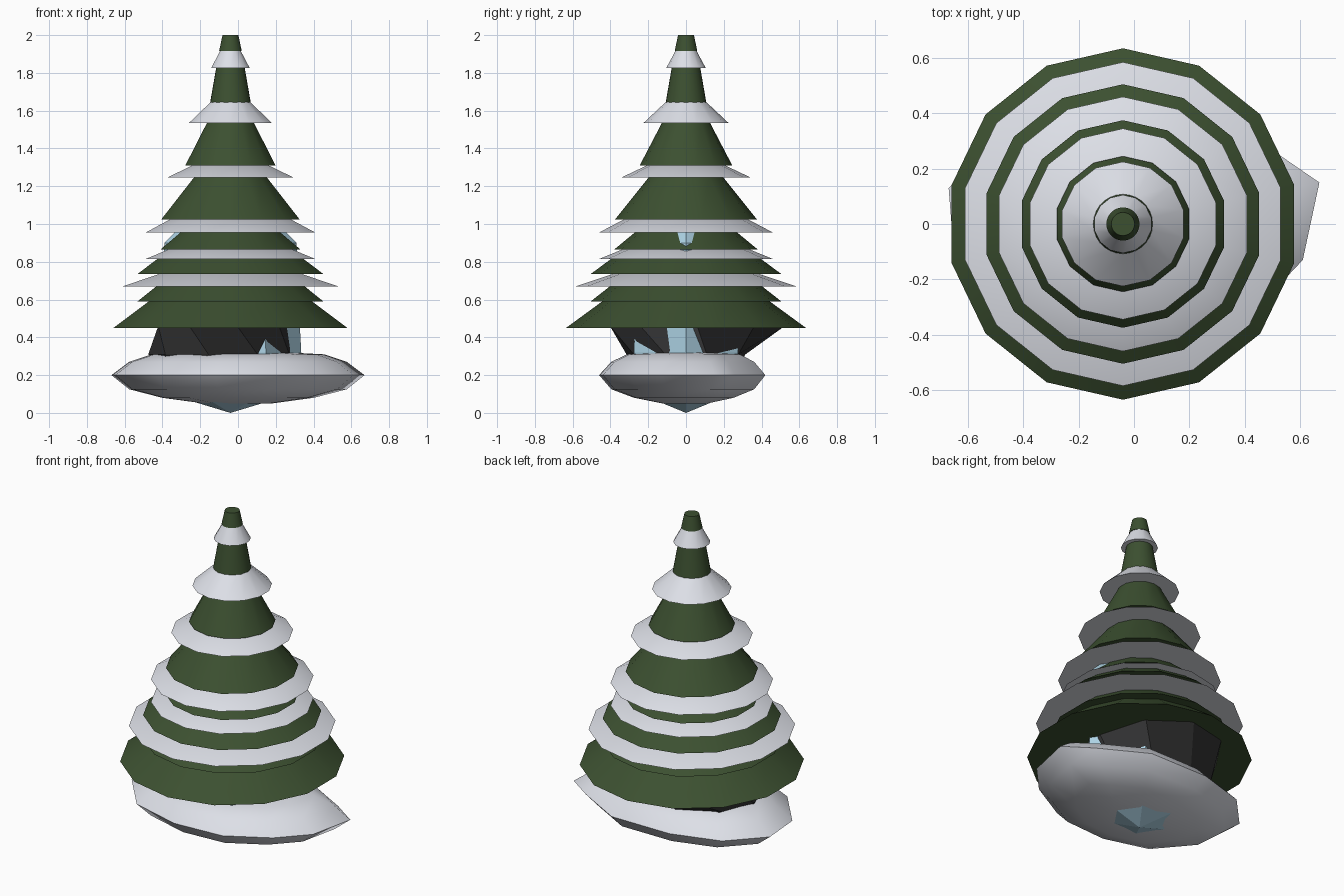
import bpy, bmesh, math

if "Cube" in bpy.data.objects:
    bpy.data.objects.remove(bpy.data.objects["Cube"])


def material(name, rgb):
    m = bpy.data.materials.new(name)
    m.diffuse_color = (*rgb, 1)
    m.use_nodes = True
    m.node_tree.nodes["Principled BSDF"].inputs["Base Color"].default_value = m.diffuse_color
    return m


GREEN = material("pine green", (0.045, 0.08, 0.03))
SNOW = material("snow white", (0.74, 0.76, 0.82))
ROCK = material("dark rock", (0.035, 0.035, 0.036))
ICE = material("pale ice blue", (0.42, 0.65, 0.78))


def loft(name, rings, mat, smooth=None):
    """Skin equal-length rings of points, closing both ends."""
    bm = bmesh.new()
    vs = [[bm.verts.new(p) for p in r] for r in rings]
    n = len(vs[0])
    for a, b in zip(vs, vs[1:]):
        for i in range(n):
            j = (i + 1) % n
            bm.faces.new((a[i], a[j], b[j], b[i]))
    bm.faces.new(vs[0][::-1])
    bm.faces.new(vs[-1])
    bmesh.ops.remove_doubles(bm, verts=bm.verts, dist=0.0005)
    bmesh.ops.recalc_face_normals(bm, faces=bm.faces)
    me = bpy.data.meshes.new(name)
    bm.to_mesh(me)
    bm.free()
    me.materials.append(mat)
    ob = bpy.data.objects.new(name, me)
    bpy.context.collection.objects.link(ob)
    if smooth:
        bpy.ops.object.select_all(action='DESELECT')
        bpy.context.view_layer.objects.active = ob
        ob.select_set(True)
        bpy.ops.object.shade_smooth_by_angle(angle=math.radians(smooth))
    return ob


def ring(rx, ry, z, n, cx=-0.04, cy=0.0, start=0.0):
    return [(cx + rx * math.cos(start + math.tau * i / n),
             cy + ry * math.sin(start + math.tau * i / n), z) for i in range(n)]


def tier(name, z0, r0, z1, r1, mat, n=14):
    loft(name, [ring(r, r, z, n, start=math.pi / 2) for r, z in ((r0, z0), (r1, z1))],
         mat, 32)


# Branch tiers: bottom height, bottom radius, top height, top radius, sides
for k, t in enumerate([(0.45, 0.635, 0.60, 0.43, 14), (0.59, 0.505, 0.68, 0.39, 14),
                       (0.735, 0.505, 0.82, 0.39, 14), (0.865, 0.38, 0.96, 0.265, 14),
                       (1.025, 0.375, 1.25, 0.195, 14), (1.31, 0.245, 1.54, 0.125, 14),
                       (1.64, 0.108, 1.83, 0.075, 28), (1.915, 0.06, 2.0, 0.042, 28)]):
    tier(f"branch_tier_{k + 1}", *t[:4], GREEN, t[4])

# Snow collars between the branch tiers
for k, t in enumerate([(0.67, 0.585, 0.736, 0.385), (0.815, 0.46, 0.866, 0.335),
                       (0.955, 0.46, 1.026, 0.325), (1.245, 0.345, 1.311, 0.205),
                       (1.535, 0.225, 1.645, 0.108), (1.825, 0.105, 1.92, 0.054)]):
    tier(f"snow_collar_{k + 1}", *t, SNOW)

# Ice core showing at the base, beneath the mound and between tiers
loft("ice_core", [ring(r, r * 0.85, z, 6) for z, r in
                  ((0.0, 0.0), (0.10, 0.33), (0.32, 0.375), (0.60, 0.36),
                   (0.90, 0.35), (0.96, 0.29), (1.15, 0.0))], ICE)

# Faceted dark rock under the lowest tier
loft("rock_base", [ring(0.34, 0.26, 0.22, 9, -0.09, 0.0),
                   ring(0.385, 0.32, 0.31, 9, -0.09, 0.0, 0.35),
                   ring(0.375, 0.47, 0.46, 9, -0.07, 0.06, 0.0),
                   ring(0.35, 0.45, 0.50, 9, -0.07, 0.05, 0.35)], ROCK)

# Irregular snow mound, its rim scaled into stacked rings
rim = [(0.67, 0.15), (0.51, 0.26), (0.22, 0.42), (-0.18, 0.42), (-0.48, 0.33),
       (-0.67, 0.13), (-0.65, -0.12), (-0.44, -0.37), (-0.12, -0.46),
       (0.2, -0.44), (0.45, -0.30), (0.61, -0.13)]
loft("snow_mound", [[(x * s, y * s, z) for x, y in rim] for z, s in
                    ((0.05, 0.27), (0.08, 0.6), (0.125, 0.86), (0.2, 1.0),
                     (0.27, 0.86), (0.31, 0.68), (0.32, 0.4))], SNOW, 50)
